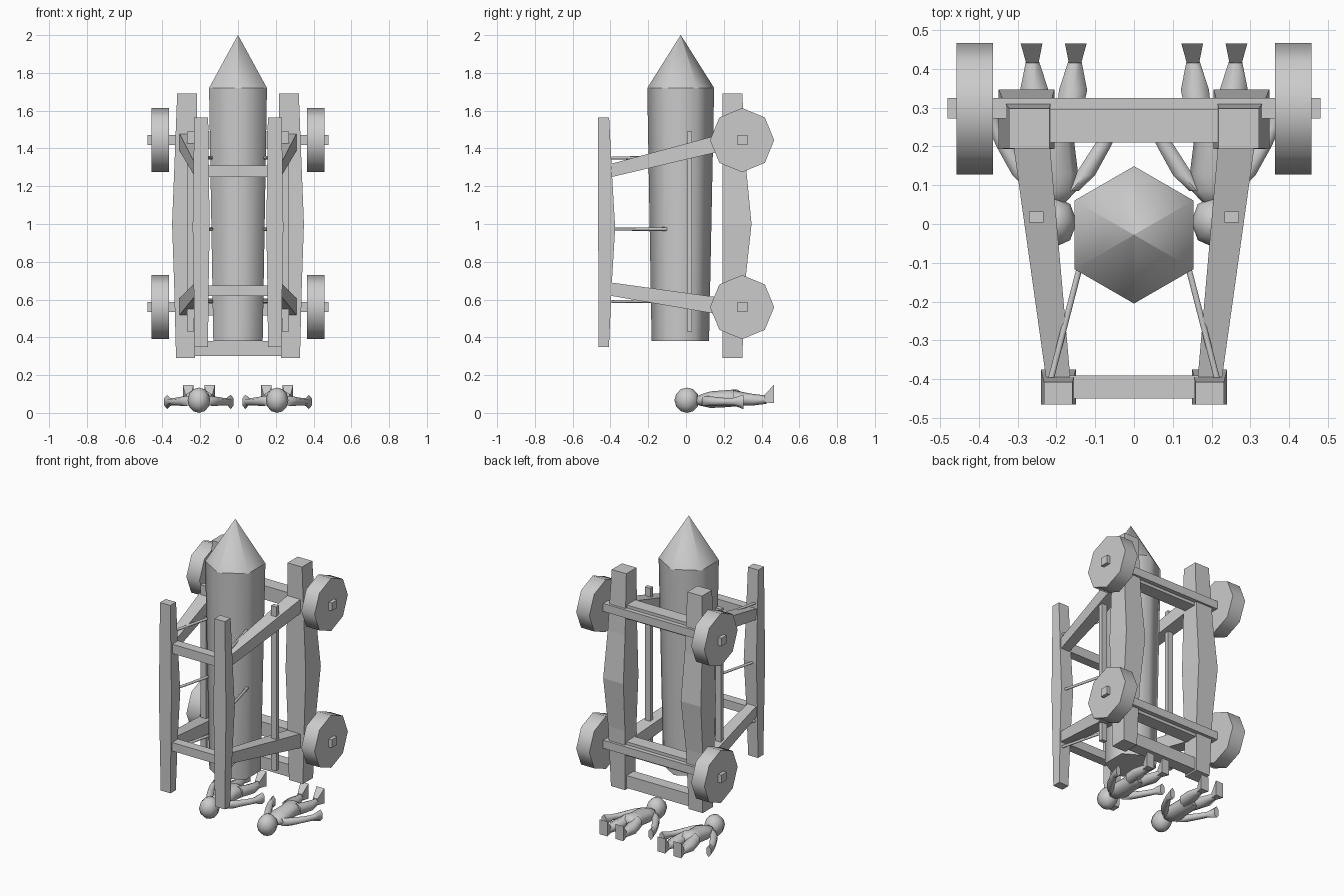
import bpy, bmesh, math
from mathutils import Vector

if "Cube" in bpy.data.objects:
    bpy.data.objects.remove(bpy.data.objects["Cube"])


def loft(name, axis, rings, sides=4, smooth=None, mirror=False):
    """Skin rings (x, y, z, half_u, half_v) lying across the given axis."""
    bm = bmesh.new()
    loops = []
    for x, y, z, hu, hv in rings:
        loop = []
        for i in range(sides):
            a = 2 * math.pi * i / sides + (math.pi / 4 if sides == 4 else math.pi / 2)
            s = math.sqrt(2) if sides == 4 else 1
            u, v = hu * s * math.cos(a), hv * s * math.sin(a)
            off = {'x': (0, u, v), 'y': (u, 0, v), 'z': (u, v, 0)}[axis]
            loop.append(bm.verts.new(Vector((x, y, z)) + Vector(off)))
        loops.append(loop)
    for a, b in zip(loops, loops[1:]):
        for i in range(sides):
            j = (i + 1) % sides
            bm.faces.new((a[i], a[j], b[j], b[i]))
    bm.faces.new(loops[0])
    bm.faces.new(loops[-1])
    bmesh.ops.remove_doubles(bm, verts=bm.verts, dist=1e-5)
    return finish(name, bm, smooth, mirror)


def finish(name, bm, smooth, mirror):
    bmesh.ops.recalc_face_normals(bm, faces=bm.faces)
    me = bpy.data.meshes.new(name)
    bm.to_mesh(me)
    bm.free()
    ob = bpy.data.objects.new(name, me)
    bpy.context.collection.objects.link(ob)
    if smooth:
        bpy.ops.object.select_all(action='DESELECT')
        ob.select_set(True)
        bpy.context.view_layer.objects.active = ob
        bpy.ops.object.shade_smooth_by_angle(angle=math.radians(smooth))
    if mirror:
        ob.modifiers.new("mirror", 'MIRROR')
    return ob


def bar(name, half_x, y0, y1, z0, z1):
    """Crosswise bar centred on x = 0."""
    y, z, hy, hz = (y0 + y1) / 2, (z0 + z1) / 2, (y1 - y0) / 2, (z1 - z0) / 2
    loft(name, 'x', [(-half_x, y, z, hy, hz), (half_x, y, z, hy, hz)])


# Hexagonal pointed log
loft("ram_log", 'z', [(0, -0.03, 0.38, 0.151, 0.152), (0, -0.028, 1.72, 0.177, 0.177)],
     6, 65)
loft("ram_point", 'z', [(0, -0.028, 1.72, 0.177, 0.177), (0, -0.028, 2.0, 0.0005, 0.0005)],
     6, 65)

# Swelling posts: heavy rear pair and light front pair
loft("rear_post", 'z', [(0.278, 0.246, 0.29, 0.05, 0.052), (0.278, 0.253, 0.68, 0.06, 0.059),
                        (0.277, 0.27, 1.0, 0.072, 0.077), (0.275, 0.256, 1.3, 0.062, 0.062),
                        (0.27, 0.246, 1.69, 0.052, 0.052)], mirror=True)
loft("front_post", 'z', [(0.194, -0.435, 0.35, 0.035, 0.027), (0.195, -0.428, 0.7, 0.04, 0.036),
                         (0.195, -0.42, 0.98, 0.045, 0.045), (0.195, -0.428, 1.25, 0.041, 0.037),
                         (0.195, -0.436, 1.565, 0.037, 0.029)], mirror=True)

# Cross bars
bar("rear_foot_bar", 0.24, 0.21, 0.285, 0.30, 0.38)
bar("front_bar_upper", 0.17, -0.45, -0.39, 1.25, 1.31)
bar("front_bar_lower", 0.17, -0.45, -0.39, 0.62, 0.675)

# Wheels, axles and rear bars, one set at each level
for z, level in ((1.444, "upper"), (0.56, "lower")):
    bar("rear_bar_" + level, 0.23, 0.21, 0.297, z - 0.045, z + 0.045)
    bar("axle_" + level, 0.48, 0.272, 0.325, z - 0.026, z + 0.026)
    loft("wheel_" + level, 'x', [(0.364, 0.297, z, 0.17, 0.17), (0.458, 0.297, z, 0.17, 0.17)],
         8, 50, True)

# Slanted side braces
for level, zf, zr in (("upper", 1.28, 1.444), ("lower", 0.657, 0.556)):
    loft("side_brace_" + level, 'y', [(0.194, -0.41, zf, 0.031, 0.035),
                                      (0.268, 0.24, zr, 0.048, 0.046)], mirror=True)

# Upright side rods
loft("side_rod", 'z', [(0.252, 0.018, 0.43, 0.019, 0.014), (0.252, 0.018, 1.49, 0.019, 0.014)],
     mirror=True)

# Ropes holding the log
for i, z in enumerate((0.59, 0.973, 1.35)):
    loft("rope_%d" % i, 'y', [(0.213, -0.395, z, 0.009, 0.008), (0.137, -0.1, z, 0.009, 0.01)],
         6, 65, True)

# Two figures lying on their backs, heads to the front
C = 0.207
bm = bmesh.new()
bmesh.ops.create_uvsphere(bm, u_segments=8, v_segments=6, radius=1)
for v in bm.verts:
    v.co = Vector((C + v.co.x * 0.06, 0.005 + v.co.y * 0.066, 0.067 + v.co.z * 0.067))
finish("figure_head", bm, 65, True)
loft("figure_torso", 'y', [(C, 0.05, 0.065, 0.025, 0.02), (C, 0.085, 0.068, 0.058, 0.032),
                           (C, 0.13, 0.07, 0.063, 0.044), (C, 0.21, 0.075, 0.053, 0.045),
                           (C, 0.27, 0.08, 0.066, 0.045), (C, 0.30, 0.075, 0.05, 0.03)],
     8, 70, True)
for s, side in ((-1, "inner"), (1, "outer")):
    loft("figure_arm_" + side, 'y', [(C + s * 0.045, 0.085, 0.065, 0.022, 0.025),
                                     (C + s * 0.08, 0.125, 0.062, 0.03, 0.026),
                                     (C + s * 0.125, 0.2, 0.06, 0.026, 0.02),
                                     (C + s * 0.153, 0.25, 0.06, 0.02, 0.02),
                                     (C + s * 0.168, 0.305, 0.058, 0.018, 0.038)],
         6, 65, True)
    loft("figure_leg_" + side, 'y', [(C + s * 0.035, 0.25, 0.08, 0.035, 0.04),
                                     (C + s * 0.05, 0.345, 0.07, 0.042, 0.032),
                                     (C + s * 0.055, 0.425, 0.07, 0.018, 0.022)],
         6, 65, True)
    loft("figure_foot_" + side, 'y', [(C + s * 0.055, 0.415, 0.075, 0.016, 0.02),
                                      (C + s * 0.057, 0.465, 0.1, 0.028, 0.048)],
         4, None, True)
